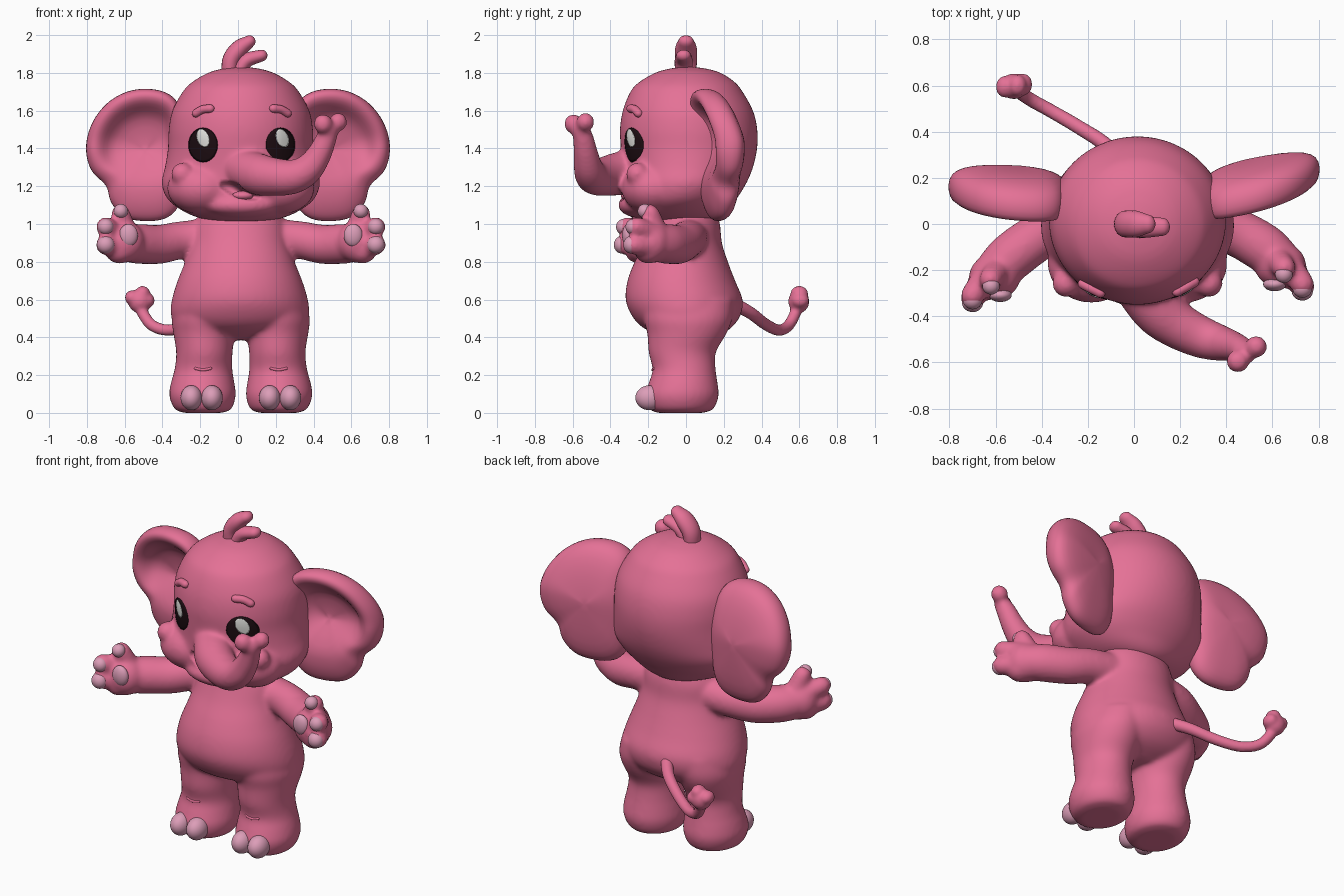
import bpy, bmesh, math
from mathutils import Vector, Matrix
from mathutils.bvhtree import BVHTree

cube = bpy.data.objects.get("Cube")
if cube:
    bpy.data.objects.remove(cube, do_unlink=True)

MID = 0.015  # mirror plane of the body
SIDES = (("right", 1), ("left", -1))


def material(name, rgb):
    m = bpy.data.materials.new(name)
    m.use_nodes = True
    m.diffuse_color = (*rgb, 1)
    m.node_tree.nodes["Principled BSDF"].inputs["Base Color"].default_value = (*rgb, 1)
    return m


PINK = material("rose_pink", (0.78, 0.165, 0.305))
PALE = material("pale_pink", (0.72, 0.34, 0.48))
DARK = material("eye_dark", (0.012, 0.004, 0.006))
WHITE = material("eye_glint", (0.8, 0.8, 0.77))


def finish(name, bm, mat, voxel=0, subsurf=0):
    """Turn a bmesh into a smooth object, optionally fusing its shells."""
    bmesh.ops.recalc_face_normals(bm, faces=bm.faces)
    me = bpy.data.meshes.new(name)
    bm.to_mesh(me)
    bm.free()
    ob = bpy.data.objects.new(name, me)
    bpy.context.scene.collection.objects.link(ob)
    if voxel:
        mod = ob.modifiers.new("fuse", 'REMESH')
        mod.mode = 'VOXEL'
        mod.voxel_size = voxel
        mod = ob.modifiers.new("soften", 'SMOOTH')
        mod.factor, mod.iterations = 0.5, 14
        bpy.context.view_layer.update()
        dg = bpy.context.evaluated_depsgraph_get()
        me = bpy.data.meshes.new_from_object(ob.evaluated_get(dg))
        ob.modifiers.clear()
        ob.data = me
    if subsurf:
        mod = ob.modifiers.new("subdivide", 'SUBSURF')
        mod.levels = mod.render_levels = subsurf
    me.materials.clear()
    me.materials.append(mat)
    me.shade_smooth()
    return ob


def blob(bm, c, r):
    bmesh.ops.create_uvsphere(bm, u_segments=40, v_segments=24, radius=1,
                              matrix=Matrix.LocRotScale(Vector(c), None, Vector(r)))


def skin_rings(bm, rings):
    """Bridge closed rings of points and cap both ends."""
    vs = [[bm.verts.new(p) for p in ring] for ring in rings]
    n = len(vs[0])
    for a, b in zip(vs, vs[1:]):
        for i in range(n):
            bm.faces.new((a[i], a[(i + 1) % n], b[(i + 1) % n], b[i]))
    bm.faces.new(vs[0][::-1])
    bm.faces.new(vs[-1])


def spline(a, b, c, d, t):
    return 0.5 * (2 * b + (c - a) * t + (2 * a - 5 * b + 4 * c - d) * t * t
                  + (3 * b - a - 3 * c + d) * t ** 3)


def smooth_path(pts, steps):
    p = [Vector(q) for q in pts]
    p = [2 * p[0] - p[1]] + p + [2 * p[-1] - p[-2]]
    path = [spline(*p[i:i + 4], k / steps) for i in range(len(p) - 3) for k in range(steps)]
    return path + [p[-2]]


def loft(bm, sections, n=56):
    """Smooth stack of ellipses: (z, cx, cy, rx, ry)."""
    turn = [math.tau * i / n for i in range(n)]
    skin_rings(bm, [[Vector((cx + rx * math.cos(a), cy + ry * math.sin(a), z)) for a in turn]
                    for z, cx, cy, rx, ry in smooth_path(sections, 4)])


def tube(bm, pts, n=20):
    """Round-ended sweep through (x, y, z, radius) points."""
    path = smooth_path(pts, 6)
    pos, rad = [q.to_3d() for q in path], [q[3] for q in path]
    tan = [(pos[min(i + 1, len(pos) - 1)] - pos[max(i - 1, 0)]).normalized()
           for i in range(len(pos))]
    q, prev, rings = tan[0].to_track_quat('Z', 'Y'), tan[0], []
    caps = (80, 55, 28)

    def ring(c, r):
        return [c + q @ Vector((r * math.cos(math.tau * i / n), r * math.sin(math.tau * i / n), 0))
                for i in range(n)]

    def cap(c, t, r, angles):
        return [ring(c + t * r * math.sin(math.radians(a)), r * math.cos(math.radians(a)))
                for a in angles]

    rings += cap(pos[0], -tan[0], rad[0], caps)
    for c, t, r in zip(pos, tan, rad):
        q = prev.rotation_difference(t) @ q
        prev = t
        rings.append(ring(c, r))
    rings += cap(pos[-1], tan[-1], rad[-1], caps[::-1])
    skin_rings(bm, rings)


def caster(bm):
    """Return a function that finds the front skin at a given x, z."""
    bm.normal_update()
    tree = BVHTree.FromBMesh(bm)

    def cast(x, z, lift):
        hit, normal, _, _ = tree.ray_cast(Vector((x, -1, z)), Vector((0, 1, 0)))
        return hit + (normal if normal.y < 0 else -normal) * lift
    return cast


def arm_side(s, x, y, z, *r):
    """Mirror an arm point; the left arm sits slightly further back."""
    back = 0.05 * min(1, max(0, (abs(x) - 0.3) / 0.3)) if s < 0 else 0
    return (MID + s * (x - MID), y + back, z, *r)


# Body: torso, legs and arms fused into one skin
bm = bmesh.new()
loft(bm, [(z, 0.01, cy, rx, ry) for z, cy, rx, ry in (
    (0.385, 0.02, 0.12, 0.09), (0.42, 0.015, 0.26, 0.18), (0.46, 0.005, 0.33, 0.245),
    (0.52, 0, 0.366, 0.29), (0.6, -0.01, 0.36, 0.31), (0.7, -0.025, 0.33, 0.285),
    (0.8, -0.025, 0.29, 0.247), (0.9, -0.015, 0.257, 0.205), (1.0, 0, 0.24, 0.18),
    (1.1, 0, 0.19, 0.15))])
for _, s in SIDES:
    loft(bm, [(z, MID - s * dx, cy, rx, ry) for z, dx, cy, rx, ry in (
        (0, 0.2, -0.03, 0.1, 0.12), (0.02, 0.2, -0.025, 0.15, 0.17),
        (0.09, 0.203, -0.022, 0.176, 0.195), (0.16, 0.202, -0.015, 0.168, 0.182),
        (0.23, 0.198, -0.01, 0.153, 0.167), (0.32, 0.193, -0.02, 0.149, 0.178),
        (0.42, 0.194, 0.005, 0.163, 0.21), (0.5, 0.19, 0.01, 0.175, 0.235),
        (0.6, 0.17, 0.01, 0.17, 0.24))])
on_legs = caster(bm)
for _, s in SIDES:
    tube(bm, [arm_side(s, *p) for p in (
        (-0.15, 0.02, 0.93, 0.1), (-0.3, 0, 0.915, 0.1), (-0.42, -0.06, 0.892, 0.104),
        (-0.53, -0.14, 0.895, 0.106), (-0.59, -0.2, 0.9, 0.1))])
    blob(bm, arm_side(s, -0.605, -0.23, 0.905), (0.112, 0.1, 0.112))
    blob(bm, arm_side(s, -0.63, -0.25, 0.86), (0.075, 0.075, 0.07))
    for base, tip in (((-0.59, -0.2, 0.95, 0.06), (-0.622, -0.24, 1.055, 0.051)),
                      ((-0.64, -0.22, 0.95, 0.055), (-0.7, -0.31, 0.985, 0.053)),
                      ((-0.64, -0.22, 0.88, 0.06), (-0.7, -0.32, 0.89, 0.055))):
        tube(bm, [arm_side(s, *base), arm_side(s, *tip)])
finish("body", bm, PINK, voxel=0.012)

# Head: skull, cheeks, chin and raised trunk fused
bm = bmesh.new()
loft(bm, [(z, MID, (front + back) / 2, rx, (back - front) / 2) for z, rx, front, back in (
    (1.01, 0.05, -0.1, 0.1), (1.02, 0.17, -0.22, 0.17), (1.05, 0.27, -0.29, 0.21),
    (1.1, 0.355, -0.325, 0.245), (1.15, 0.4, -0.332, 0.28), (1.22, 0.42, -0.335, 0.322),
    (1.3, 0.402, -0.337, 0.355), (1.4, 0.386, -0.345, 0.377), (1.5, 0.382, -0.35, 0.378),
    (1.6, 0.363, -0.335, 0.355), (1.7, 0.308, -0.295, 0.3), (1.75, 0.26, -0.25, 0.26),
    (1.8, 0.175, -0.165, 0.185), (1.822, 0.1, -0.09, 0.11), (1.832, 0.03, -0.02, 0.04))])
for _, s in SIDES:
    blob(bm, (MID - s * 0.2, -0.17, 1.19), (0.19, 0.172, 0.14))
    blob(bm, (MID - s * 0.31, -0.258, 1.265), (0.06, 0.06, 0.06))
blob(bm, (0.02, -0.23, 1.1), (0.2, 0.13, 0.07))
on_face = caster(bm)
tube(bm, [(0.0, -0.24, 1.3, 0.11), (0.1, -0.37, 1.265, 0.112), (0.19, -0.44, 1.25, 0.102),
          (0.29, -0.49, 1.25, 0.092), (0.37, -0.515, 1.29, 0.08), (0.43, -0.53, 1.37, 0.066),
          (0.47, -0.545, 1.46, 0.055), (0.485, -0.56, 1.5, 0.048)])
blob(bm, (0.45, -0.595, 1.53), (0.051, 0.051, 0.053))
blob(bm, (0.53, -0.532, 1.54), (0.049, 0.049, 0.05))
head = finish("head_and_trunk", bm, PINK, voxel=0.012)

# Mouth hollow, tilted under the trunk, and tongue
for v in head.data.vertices:
    d = ((v.co.x - 0.01) / 0.11) ** 2 + ((v.co.z - 1.178 + 0.3 * v.co.x) / 0.04) ** 2
    if d < 1 and -0.4 < v.co.y < -0.2:
        v.co.y += 0.06 * (1 - d * d)
bm = bmesh.new()
blob(bm, (0.025, -0.305, 1.15), (0.055, 0.04, 0.025))
finish("tongue", bm, PINK)


def plate(name, x, z, rx, rz, tilt, base, dome, mat):
    """Thin domed oval that follows the face."""
    bm, n = bmesh.new(), 28
    rings = []
    for k in (1, 0.85, 0.6, 0.3, 0.02):
        ring = []
        for i in range(n):
            a = math.tau * i / n
            u, w = k * rx * math.cos(a), k * rz * math.sin(a)
            ring.append(on_face(x + u * math.cos(tilt) - w * math.sin(tilt),
                                z + u * math.sin(tilt) + w * math.cos(tilt),
                                base + dome * (1 - k * k)))
        rings.append(ring)
    skin_rings(bm, rings)
    finish(name, bm, mat)


# Eyes, glints, brows, toes, paw pads and knee folds
for side, s in SIDES:
    ex = 0.02 - s * 0.205
    plate(side + "_eye", ex, 1.418, 0.078, 0.092, 0, 0, 0.01, DARK)
    plate(side + "_eye_glint", ex + 0.004, 1.455, 0.032, 0.05, 0.35, 0.01, 0.003, WHITE)

    bm = bmesh.new()
    tube(bm, [(*on_face(0.02 - s * dx, z, 0.003), 0.022)
              for dx, z in ((0.24, 1.585), (0.205, 1.605), (0.165, 1.61))])
    finish(side + "_brow", bm, PINK)

    bm = bmesh.new()
    tube(bm, [(*on_legs(MID - s * dx, z, -0.002), 0.008)
              for dx, z in ((0.24, 0.235), (0.2, 0.228), (0.16, 0.235))], n=10)
    finish(side + "_knee_fold", bm, PINK)

    bm = bmesh.new()
    for dx in (0.262, 0.153):
        blob(bm, (MID - s * dx, -0.192, 0.08), (0.057, 0.076, 0.066))
    finish(side + "_toes", bm, PALE)

    bm = bmesh.new()
    for c, r in (((-0.62, -0.268, 1.068), (0.038, 0.038, 0.038)),
                 ((-0.7, -0.33, 0.985), (0.042, 0.04, 0.042)),
                 ((-0.7, -0.34, 0.89), (0.046, 0.042, 0.046)),
                 ((-0.58, -0.308, 0.94), (0.05, 0.03, 0.06))):
        blob(bm, arm_side(s, *c), r)
    finish(side + "_paw_pads", bm, PALE)

# Ears: rings scaled from one outline, cupped above and full at the lobe
outline = [Vector(p) for p in (
    (0.3, 1.6), (0.36, 1.69), (0.47, 1.72), (0.59, 1.705), (0.7, 1.64), (0.78, 1.53),
    (0.81, 1.4), (0.78, 1.28), (0.7, 1.2), (0.675, 1.11), (0.6, 1.03), (0.48, 1.01),
    (0.37, 1.03), (0.3, 1.12), (0.28, 1.35))]
m = len(outline)
edge = [spline(*[outline[(i + j) % m] for j in range(4)], k / 3) for i in range(m) for k in range(3)]
heart = Vector((0.49, 1.39))
ear_rings = ((0.03, 0.03, -0.075), (0.4, 0.025, -0.07), (0.58, 0.01, -0.06),
             (0.7, -0.035, -0.055), (0.8, -0.06, -0.045), (0.9, -0.06, -0.03),
             (0.97, -0.035, -0.01), (1, 0.02, 0.02), (0.95, 0.07, 0.06), (0.8, 0.1, 0.09),
             (0.5, 0.12, 0.11), (0.03, 0.125, 0.12))
for side, s, sweep in (("right", -1, 0.07), ("left", 1, 0.22)):
    rings = []
    for k, upper, lobe in ear_rings:
        ring = []
        for e in edge:
            p = heart + (e - heart) * k
            w = min(1, max(0, (p.y - 1.2) / 0.22))
            lean = 0.25 * max(0, p.y - 1.45)
            y = 0.115 + sweep * (p.x - 0.3) + lobe + (upper - lobe) * w * w * (3 - 2 * w) - lean
            ring.append(Vector((s * p.x, y, p.y)))
        rings.append(ring)
    bm = bmesh.new()
    skin_rings(bm, rings)
    finish(side + "_ear", bm, PINK, subsurf=1)

# Hair tufts
bm = bmesh.new()
tube(bm, [(-0.045, 0, 1.79, 0.042), (-0.035, 0, 1.87, 0.047), (0.01, 0, 1.93, 0.046),
          (0.06, 0, 1.966, 0.033)])
tube(bm, [(0.0, -0.01, 1.8, 0.036), (0.045, -0.01, 1.865, 0.038), (0.125, -0.01, 1.892, 0.031)])
for v in bm.verts:
    v.co.y *= 1.25
finish("hair_tufts", bm, PINK)

# Tail with a knobbly tuft
bm = bmesh.new()
tube(bm, [(-0.03, 0.23, 0.59, 0.038), (-0.12, 0.34, 0.53, 0.034), (-0.24, 0.42, 0.47, 0.032),
          (-0.36, 0.49, 0.438, 0.031), (-0.45, 0.54, 0.46, 0.031), (-0.5, 0.575, 0.52, 0.031),
          (-0.52, 0.59, 0.57, 0.032)])
blob(bm, (-0.52, 0.597, 0.59), (0.062, 0.056, 0.062))
for x, y, z in ((-0.56, 0.595, 0.61), (-0.505, 0.6, 0.633), (-0.48, 0.605, 0.595)):
    blob(bm, (x, y, z), (0.04, 0.048, 0.04))
finish("tail", bm, PINK, voxel=0.008)
